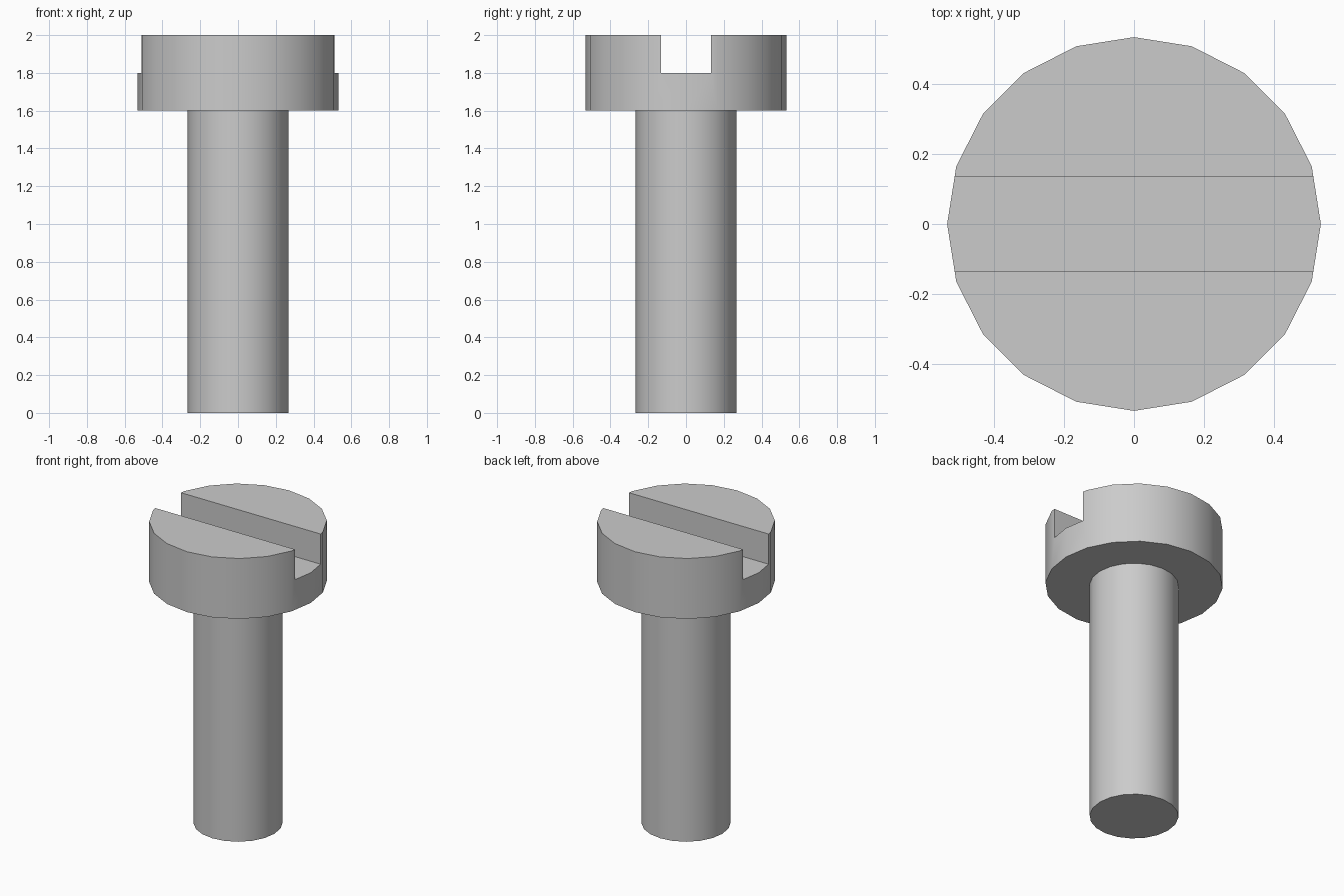
import bpy
import bmesh
import math

SIDES = 20
SHANK_R, HEAD_R = 0.267, 0.533
HEAD_Z, SLOT_Z, TOP_Z = 1.6, 1.8, 2.0
SLOT_W = 0.267

cube = bpy.data.objects.get("Cube")
if cube:
    bpy.data.objects.remove(cube, do_unlink=True)

# Plain grey metal
GREY = (0.6, 0.6, 0.6, 1.0)
metal = bpy.data.materials.new("grey metal")
metal.use_nodes = True
metal.diffuse_color = GREY
metal.node_tree.nodes["Principled BSDF"].inputs["Base Color"].default_value = GREY


def lathe(name, profile):
    """Closed solid turned around z from (radius, height) points."""
    bm = bmesh.new()
    rings = []
    for radius, z in profile:
        angles = [2 * math.pi * i / SIDES for i in range(SIDES)]
        rings.append([bm.verts.new((radius * math.cos(a), radius * math.sin(a), z)) for a in angles])
    for low, high in zip(rings, rings[1:]):
        for i in range(SIDES):
            j = (i + 1) % SIDES
            bm.faces.new((low[i], low[j], high[j], high[i]))
    bm.faces.new(rings[0][::-1])
    bm.faces.new(rings[-1])
    mesh = bpy.data.meshes.new(name)
    bm.to_mesh(mesh)
    bm.free()
    mesh.materials.append(metal)
    obj = bpy.data.objects.new(name, mesh)
    bpy.context.collection.objects.link(obj)
    return obj


# Shank and head turned as one solid
screw = lathe("slotted_screw", [(SHANK_R, 0), (SHANK_R, HEAD_Z), (HEAD_R, HEAD_Z), (HEAD_R, TOP_Z)])

# Straight slot across the head, running along x
depth = 2 * (TOP_Z - SLOT_Z)
bpy.ops.mesh.primitive_cube_add(size=1, location=(0, 0, SLOT_Z + depth / 2))
cutter = bpy.context.object
cutter.name = "slot_cutter"
cutter.scale = (3 * HEAD_R, SLOT_W, depth)
cutter.data.materials.append(metal)
cutter.hide_render = True

bpy.ops.object.select_all(action='DESELECT')
screw.select_set(True)
bpy.context.view_layer.objects.active = screw
slot = screw.modifiers.new("slot", 'BOOLEAN')
slot.operation = 'DIFFERENCE'
slot.solver = 'EXACT'
slot.object = cutter
bpy.ops.object.modifier_apply(modifier=slot.name)
bpy.data.objects.remove(cutter, do_unlink=True)

# Smooth round walls, crisp rims and slot
bpy.ops.object.shade_smooth_by_angle(angle=math.radians(30))
